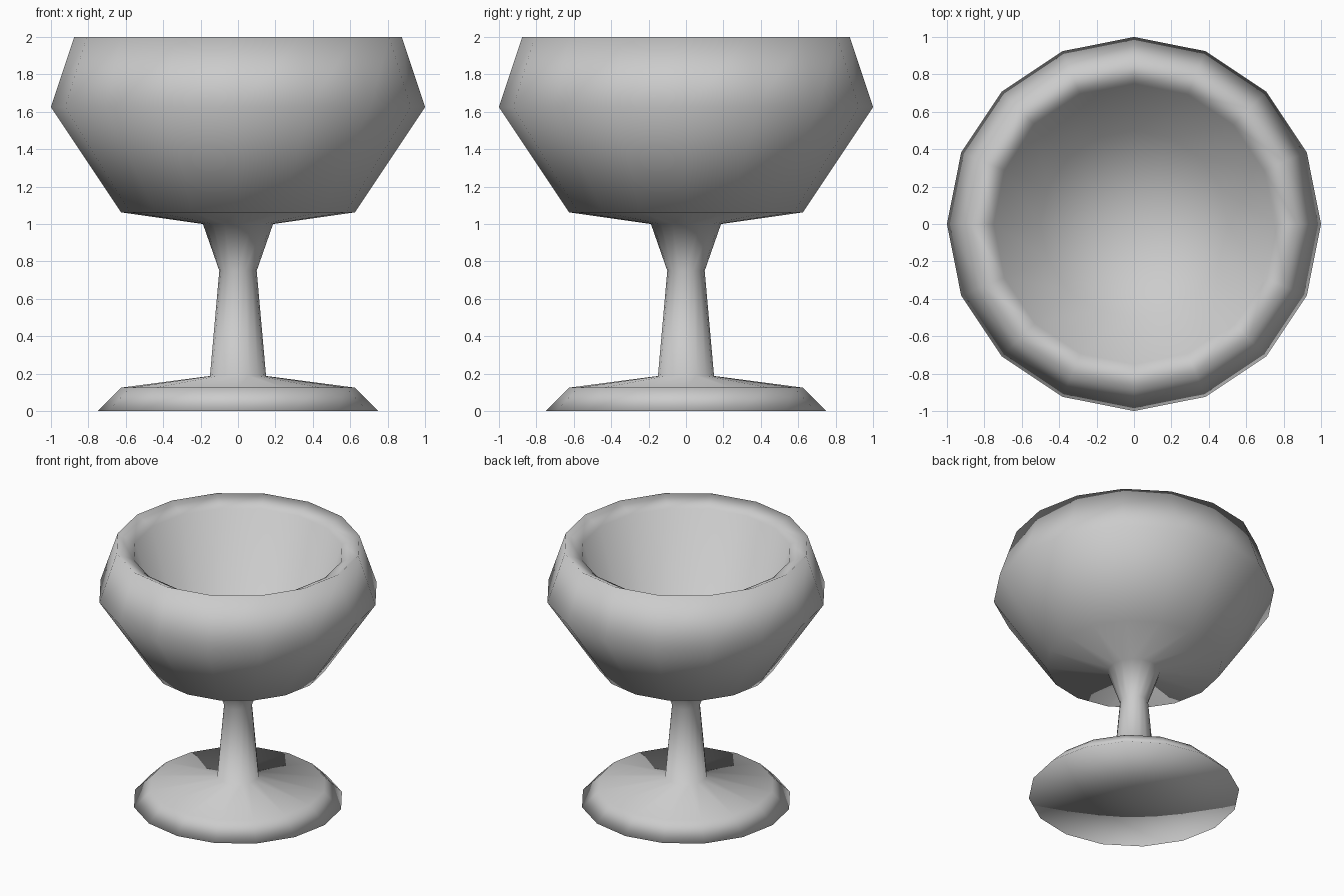
import bpy, bmesh
from math import tau

if "Cube" in bpy.data.objects:
    bpy.data.objects.remove(bpy.data.objects["Cube"])

SIDES = 16

# Closed (radius, height) profile, from the centre of the foot's underside
# up the outside, over the rim and down to the centre of the inner bowl
PROFILE = [
    (0, 0), (0.75, 0), (0.625, 0.125),                    # foot
    (0.15, 0.1875), (0.10, 0.75), (0.1875, 1.0),          # stem
    (0.625, 1.0625), (1.0, 1.625), (0.875, 2.0),          # outer bowl
    (0.75, 1.9375), (0.5, 1.125), (0, 1.125),             # inner bowl
]


def lathe(name, profile, sides):
    bm = bmesh.new()
    verts = [bm.verts.new((r, 0, z)) for r, z in profile]
    edges = [bm.edges.new(pair) for pair in zip(verts, verts[1:])]
    bmesh.ops.spin(bm, geom=verts + edges, cent=(0, 0, 0), axis=(0, 0, 1),
                   angle=tau, steps=sides, use_duplicate=False)
    bmesh.ops.remove_doubles(bm, verts=bm.verts[:], dist=1e-4)
    bmesh.ops.recalc_face_normals(bm, faces=bm.faces[:])
    for face in bm.faces:
        face.smooth = True
    mesh = bpy.data.meshes.new(name)
    bm.to_mesh(mesh)
    bm.free()
    obj = bpy.data.objects.new(name, mesh)
    bpy.context.collection.objects.link(obj)
    return obj


# Whole goblet: one continuous smooth-shaded turned surface
lathe("goblet", PROFILE, SIDES)
